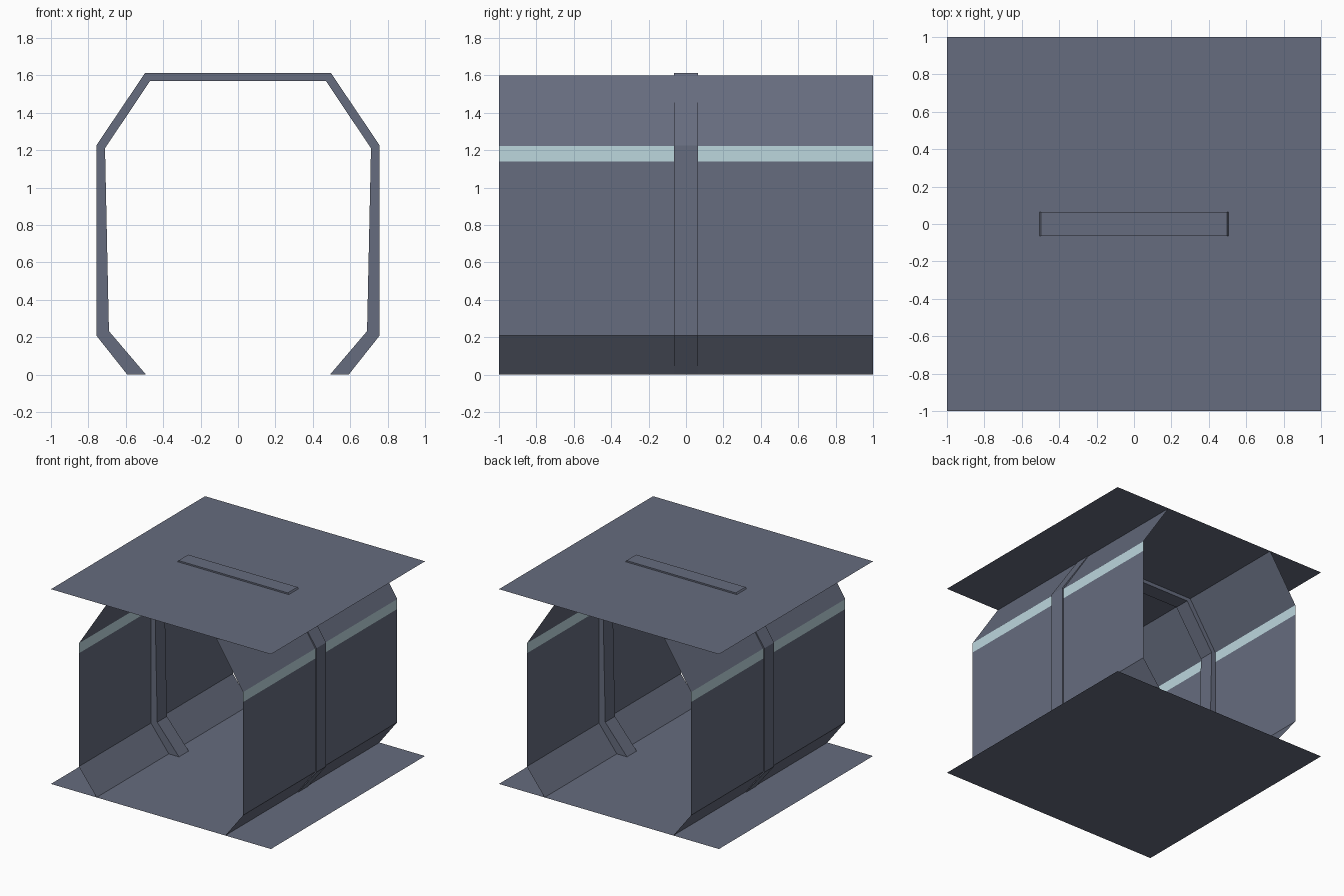
import bpy, bmesh

if "Cube" in bpy.data.objects:
    bpy.data.objects.remove(bpy.data.objects["Cube"])


def material(name, srgb):
    m = bpy.data.materials.new(name)
    lin = [((c / 255 + 0.055) / 1.055) ** 2.4 for c in srgb]
    m.diffuse_color = (*lin, 1)
    m.use_nodes = True
    m.node_tree.nodes["Principled BSDF"].inputs["Base Color"].default_value = m.diffuse_color
    return m


panel = material("blue grey panel", (102, 108, 126))
glow = material("pale cyan strip", (188, 215, 222))


def finish(name, bm, mats):
    me = bpy.data.meshes.new(name)
    bm.to_mesh(me)
    bm.free()
    for m in mats:
        me.materials.append(m)
    ob = bpy.data.objects.new(name, me)
    bpy.context.collection.objects.link(ob)
    return ob


# Floor and ceiling sheets
for name, z, flip in (("floor", 0, False), ("ceiling", 1.6, False)):
    bm = bmesh.new()
    bm.faces.new([bm.verts.new((x, y, z)) for x, y in ((-1, -1), (1, -1), (1, 1), (-1, 1))])
    finish(name, bm, [panel])

# Side walls: one profile swept along y, with the light strip as its third band
wall = [(0.585, 0), (0.747, 0.21), (0.747, 1.14), (0.747, 1.222), (0.5, 1.6)]
for name, s in (("right_wall", 1), ("left_wall", -1)):
    bm = bmesh.new()
    rows = [[bm.verts.new((s * x, y, z)) for y in (-1, 1)] for x, z in wall]
    for i, (a, b) in enumerate(zip(rows, rows[1:])):
        loop = [a[0], a[1], b[1], b[0]]
        f = bm.faces.new(loop if s > 0 else loop[::-1])
        f.material_index = 1 if i == 2 else 0
    finish(name, bm, [panel, glow])

# Structural rib: arch of thick segments, open at the floor
outer = [(0.592, 0), (0.757, 0.208), (0.757, 1.226), (0.497, 1.612)]
inner = [(0.492, 0), (0.69, 0.232), (0.711, 1.21), (0.47, 1.57)]
mirror = lambda pts: pts + [(-x, z) for x, z in reversed(pts)]
bm = bmesh.new()
rings = []
for (ox, oz), (ix, iz) in zip(mirror(outer), mirror(inner)):
    rings.append([bm.verts.new(p) for p in ((ox, -0.063, oz), (ox, 0.063, oz),
                                            (ix, 0.063, iz), (ix, -0.063, iz))])
for a, b in zip(rings, rings[1:]):
    for k in range(4):
        n = (k + 1) % 4
        bm.faces.new((a[k], a[n], b[n], b[k]))
bm.faces.new(rings[0][::-1])
bm.faces.new(rings[-1])
bmesh.ops.recalc_face_normals(bm, faces=bm.faces)
finish("arch_rib", bm, [panel])
